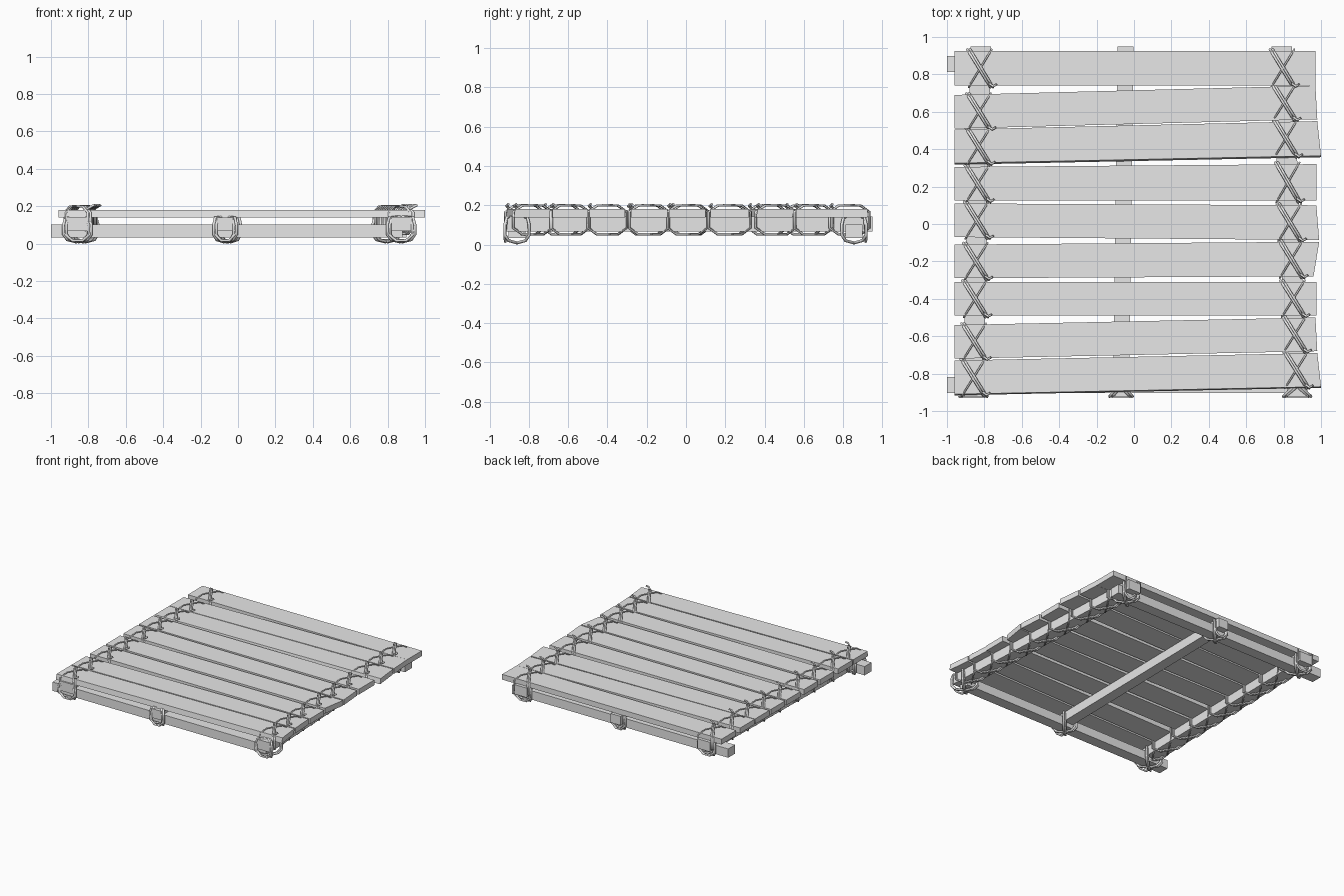
import bpy

if "Cube" in bpy.data.objects:
    bpy.data.objects.remove(bpy.data.objects["Cube"])

grey = bpy.data.materials.new("plain grey")
grey.diffuse_color = (0.8, 0.8, 0.8, 1)
grey.use_nodes = True
grey.node_tree.nodes["Principled BSDF"].inputs["Base Color"].default_value = grey.diffuse_color


def hexa(name, bottom, top):
    """Solid between two quads, both listed counter-clockwise seen from above."""
    faces = [(3, 2, 1, 0), (4, 5, 6, 7)]
    faces += [(i, (i + 1) % 4, (i + 1) % 4 + 4, i + 4) for i in range(4)]
    me = bpy.data.meshes.new(name)
    me.from_pydata(bottom + top, [], faces)
    me.materials.append(grey)
    ob = bpy.data.objects.new(name, me)
    bpy.context.collection.objects.link(ob)
    return ob


def slab(name, corners, z0, z1, lean=0.0):
    """Flat board from a 4-point outline; lean shifts the underside in y."""
    return hexa(name, [(x, y - lean, z0) for x, y in corners],
                [(x, y, z1) for x, y in corners])


def ropes(name, strands, radius):
    """Tubes along closed or open point paths, as one smooth mesh."""
    cu = bpy.data.curves.new(name, 'CURVE')
    cu.dimensions = '3D'
    cu.bevel_depth = radius
    cu.bevel_resolution = 1
    cu.use_fill_caps = True
    for pts, closed in strands:
        sp = cu.splines.new('POLY')
        sp.points.add(len(pts) - 1)
        for p, co in zip(sp.points, pts):
            p.co = (*co, 1)
        sp.use_cyclic_u = closed
    cu.materials.append(grey)
    ob = bpy.data.objects.new(name, cu)
    bpy.context.collection.objects.link(ob)
    bpy.ops.object.select_all(action='DESELECT')
    ob.select_set(True)
    bpy.context.view_layer.objects.active = ob
    bpy.ops.object.convert(target='MESH')
    bpy.ops.object.shade_smooth_by_angle(angle=1.1)


# Deck planks: left y low/high, right y low/high, right end x low/high, underside lean
planks = [
    (0.74, 0.925, 0.74, 0.925, 0.97, 0.97, 0.0),
    (0.51, 0.69, 0.56, 0.74, 0.98, 0.97, 0.0),
    (0.325, 0.505, 0.365, 0.55, 1.0, 0.98, 0.008),
    (0.125, 0.305, 0.125, 0.32, 0.975, 0.975, 0.0),
    (-0.07, 0.11, -0.085, 0.10, 0.99, 0.975, 0.0),
    (-0.29, -0.11, -0.28, -0.095, 0.96, 0.99, 0.0),
    (-0.49, -0.31, -0.49, -0.31, 0.975, 0.975, 0.0),
    (-0.72, -0.54, -0.68, -0.50, 0.98, 0.97, 0.0),
    (-0.91, -0.73, -0.87, -0.69, 1.0, 0.98, 0.006),
]
for i, (l0, l1, r0, r1, x0, x1, lean) in enumerate(planks):
    slab(f"plank_{i + 1}", [(-0.96, l0), (x0, r0), (x1, r1), (-0.96, l1)],
         0.138, 0.18, lean)

# Cross beams under the front and back edges
for name, y, x_end in (("front_cross_beam", -0.86, 0.88), ("back_cross_beam", 0.855, 0.9)):
    slab(name, [(-1.0, y - 0.043), (x_end, y - 0.043), (x_end, y + 0.043), (-1.0, y + 0.043)],
         0.033, 0.103)

# Lengthwise beams: x at front, x at back, half width, z range
beams = {
    "left_beam": (-0.86, -0.82, 0.055, 0.066, 0.142),
    "middle_beam": (-0.07, -0.045, 0.042, 0.066, 0.138),
    "right_beam": (0.875, 0.79, 0.055, 0.066, 0.142),
}
Y0, Y1 = -0.925, 0.95


def beam_x(key, y):
    a, b = beams[key][:2]
    return a + (b - a) * (y - Y0) / (Y1 - Y0)


for name, (xa, xb, h, z0, z1) in beams.items():
    slab(name, [(xa - h, Y0), (xa + h, Y0), (xb + h, Y1), (xb - h, Y1)], z0, z1)


def plank_loop(xc, y0, y1, dx, shift):
    """Slanted ring around one plank and the beam under it."""
    yb, yt, c = y0 - 0.009, y1 + 0.009, 0.045
    ring = [(yb, 0.085), (yb, 0.165), (yb + c, 0.198), ((yb + yt) / 2, 0.2), (yt - c, 0.198),
            (yt, 0.165), (yt, 0.085), (yt - c, 0.052), (yb + c, 0.052)]
    return [(xc + shift + dx * (2 * (y - yb) / (yt - yb) - 1), y, z) for y, z in ring], True


# Rope lashings that cross over every plank on both outer beams
for side, key in (("left", "left_beam"), ("right", "right_beam")):
    thick, thin = [], []
    for l0, l1, r0, r1, *_ in planks:
        lo, hi = (l0, l1) if side == "left" else (r0, r1)
        xc = beam_x(key, (lo + hi) / 2)
        for shift in (-0.007, 0.007):
            thick.append(plank_loop(xc, lo, hi, -0.062, shift))
        thin.append(plank_loop(xc, lo, hi, 0.062, 0.0))
        # loose end of the knot
        thick.append(([(xc + 0.05, lo + 0.01, 0.185), (xc + 0.07, lo - 0.004, 0.196),
                       (xc + 0.088, lo + 0.006, 0.206)], False))
    ropes(f"{side}_plank_lashing", thick, 0.007)
    ropes(f"{side}_thin_lashing", thin, 0.005)

# Crossed rope lashings where the beams meet
for end, y, out in (("front", -0.86, -1), ("back", 0.855, 1)):
    for key, (xa, xb, h, *_) in beams.items():
        xc, w = beam_x(key, y), h + 0.012
        strands = []
        for s in (-1, 1):
            for shift in (-0.007, 0.007):
                ring = [(-1, 0.1), (-0.85, 0.138), (0, 0.145), (0.85, 0.138), (1, 0.1),
                        (1, 0.05), (0.7, 0.02), (0, 0.008), (-0.7, 0.02), (-1, 0.05)]
                strands.append(([(xc + s * t * w + shift, y + t * 0.062, z)
                                 for t, z in ring], True))
        # strand drawn across the outer face
        strands.append(([(xc - w, y + out * 0.055, 0.12), (xc - w, y + out * 0.062, 0.05),
                         (xc - w * 0.4, y + out * 0.06, 0.016), (xc + w * 0.4, y + out * 0.06, 0.016),
                         (xc + w, y + out * 0.062, 0.05), (xc + w, y + out * 0.055, 0.12)], False))
        ropes(f"{end}_{key}_lashing", strands, 0.008)
